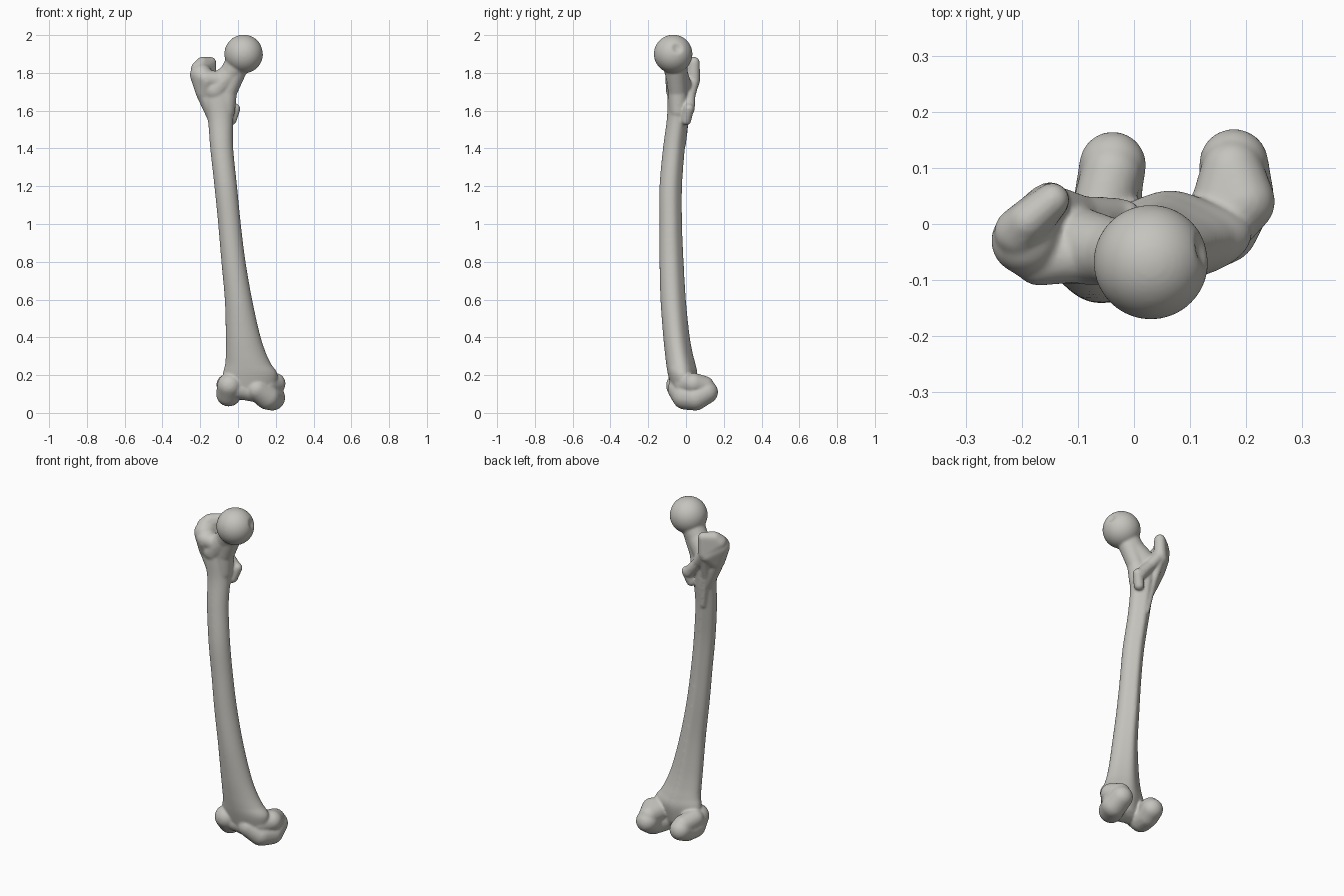
import bpy, bmesh, math
from mathutils import Vector

cube = bpy.data.objects.get("Cube")
if cube:
    bpy.data.objects.remove(cube, do_unlink=True)

bone_mat = bpy.data.materials.new("bone grey")
bone_mat.use_nodes = True
colour = (0.56, 0.55, 0.51, 1)
bone_mat.diffuse_color = colour
bone_mat.node_tree.nodes["Principled BSDF"].inputs["Base Color"].default_value = colour

bm = bmesh.new()


def blend(a, b, c, d, t):
    """Smooth curve through b and c."""
    return [q + 0.5 * t * (r - p + t * (2*p - 5*q + 4*r - s + t * (3*(q - r) + s - p)))
            for p, q, r, s in zip(a, b, c, d)]


def loft(rows, sides=40, steps=8):
    """Closed shaft through rows of (z, x min, x max, y min, y max), ridged behind."""
    rings = []
    for i in range(len(rows) - 1):
        a, d = rows[max(i - 1, 0)], rows[min(i + 2, len(rows) - 1)]
        for s in range(steps):
            z, x0, x1, y0, y1 = blend(a, rows[i], rows[i + 1], d, s / steps)
            ring = []
            for k in range(sides):
                ang = math.tau * k / sides
                sx, sy = math.cos(ang), math.sin(ang)
                if sy > 0:  # narrow the back into a long ridge
                    sy = 0.8 * sy + 0.2 * sy ** 12
                ring.append(bm.verts.new(((x0 + x1) / 2 + sx * (x1 - x0) / 2,
                                          (y0 + y1) / 2 + sy * (y1 - y0) / 2, z)))
            rings.append(ring)
    for lo, hi in zip(rings, rings[1:]):
        for k in range(sides):
            n = (k + 1) % sides
            bm.faces.new((lo[k], lo[n], hi[n], hi[k]))
    bm.faces.new(rings[0][::-1])
    bm.faces.new(rings[-1])


def hull(*balls):
    """Convex skin round balls of (x, y, z, radius)."""
    part = bmesh.new()
    for x, y, z, r in balls:
        ball = bmesh.ops.create_icosphere(part, subdivisions=3, radius=r)
        bmesh.ops.translate(part, verts=ball["verts"], vec=(x, y, z))
    out = bmesh.ops.convex_hull(part, input=part.verts[:])
    junk = {g for g in out["geom_interior"] + out["geom_unused"]
            if isinstance(g, bmesh.types.BMVert) and g.is_valid}
    bmesh.ops.delete(part, geom=list(junk), context='VERTS')
    mesh = bpy.data.meshes.new("part")
    part.to_mesh(mesh)
    part.free()
    bm.from_mesh(mesh)
    bpy.data.meshes.remove(mesh)


def chain(*balls):
    for a, b in zip(balls, balls[1:]):
        hull(a, b)


# Bowed shaft, flaring at both ends
loft([(0.10, -0.07, 0.19, -0.07, 0.04),
      (0.20, -0.08, 0.21, -0.095, 0.06),
      (0.26, -0.068, 0.175, -0.105, 0.05),
      (0.32, -0.065, 0.147, -0.112, 0.035),
      (0.42, -0.065, 0.115, -0.122, 0.018),
      (0.60, -0.07, 0.075, -0.135, 0.0),
      (0.80, -0.088, 0.04, -0.14, -0.012),
      (1.00, -0.105, 0.015, -0.14, -0.02),
      (1.20, -0.125, -0.005, -0.14, -0.02),
      (1.40, -0.147, -0.025, -0.122, -0.005),
      (1.55, -0.16, -0.025, -0.102, 0.015),
      (1.65, -0.185, -0.015, -0.098, 0.025),
      (1.75, -0.2, -0.02, -0.095, 0.03)])

# Ball head with a small pit on the inner side
centre = Vector((0.03, -0.068, 1.9))
pit = centre + Vector((0.92, 0.22, 0.3)).normalized() * 0.1
head = bmesh.ops.create_icosphere(bm, subdivisions=5, radius=0.102)["verts"]
for v in head:
    v.co += centre
    d = (v.co - pit).length
    if d < 0.03:
        v.co += (centre - v.co).normalized() * 0.014 * (1 - (d / 0.03) ** 2)

# Neck
chain((-0.12, -0.035, 1.71, 0.072), (-0.04, -0.05, 1.795, 0.06), (0.02, -0.065, 1.88, 0.07))
chain((-0.065, -0.04, 1.6, 0.05), (-0.055, -0.045, 1.7, 0.05), (-0.01, -0.055, 1.81, 0.055))

# Greater trochanter: outer mass, hooked crest, front edge
hull((-0.195, -0.03, 1.79, 0.06), (-0.17, -0.03, 1.7, 0.055), (-0.155, 0.03, 1.75, 0.042),
     (-0.165, -0.065, 1.76, 0.045))
chain((-0.115, -0.03, 1.56, 0.045), (-0.175, -0.03, 1.7, 0.05))
hull((-0.205, -0.015, 1.82, 0.045), (-0.19, 0.005, 1.85, 0.035), (-0.145, 0.043, 1.855, 0.03),
     (-0.15, 0.04, 1.76, 0.035))
chain((-0.17, -0.065, 1.77, 0.045), (-0.1, -0.055, 1.76, 0.05))

# Crest behind the neck and lesser trochanter
chain((-0.15, 0.04, 1.76, 0.032), (-0.09, 0.02, 1.68, 0.03), (-0.03, 0.015, 1.61, 0.032))
chain((-0.015, 0.015, 1.61, 0.028), (-0.035, 0.0, 1.55, 0.028))
# Ridge below the greater trochanter
chain((-0.15, 0.035, 1.74, 0.03), (-0.13, 0.0, 1.6, 0.022), (-0.1, -0.018, 1.42, 0.018))

# Lateral condyle
chain((-0.045, -0.04, 0.145, 0.066), (-0.05, 0.0, 0.1, 0.066),
      (-0.045, 0.06, 0.095, 0.06), (-0.038, 0.105, 0.115, 0.06))
chain((-0.06, 0.01, 0.15, 0.055), (-0.04, 0.09, 0.135, 0.055))

# Medial condyle and the bump above it
chain((0.1, -0.038, 0.125, 0.06), (0.155, -0.005, 0.085, 0.068),
      (0.182, 0.05, 0.08, 0.068), (0.178, 0.108, 0.11, 0.062))
hull((0.15, -0.005, 0.15, 0.06), (0.195, 0.04, 0.155, 0.057), (0.175, 0.095, 0.14, 0.056))

# Shallow kneecap groove between the condyles
chain((-0.03, -0.03, 0.13, 0.055), (0.035, -0.02, 0.125, 0.058), (0.12, -0.02, 0.11, 0.058))

bmesh.ops.recalc_face_normals(bm, faces=bm.faces)
mesh = bpy.data.meshes.new("thigh_bone")
bm.to_mesh(mesh)
bm.free()
mesh.materials.append(bone_mat)
bone = bpy.data.objects.new("thigh_bone", mesh)
bpy.context.collection.objects.link(bone)

# Fuse the parts into one smooth skin
fuse = bone.modifiers.new("fuse", 'REMESH')
fuse.mode = 'VOXEL'
fuse.voxel_size = 0.006
fuse.use_smooth_shade = True
soften = bone.modifiers.new("soften", 'SMOOTH')
soften.factor = 0.5
soften.iterations = 10
